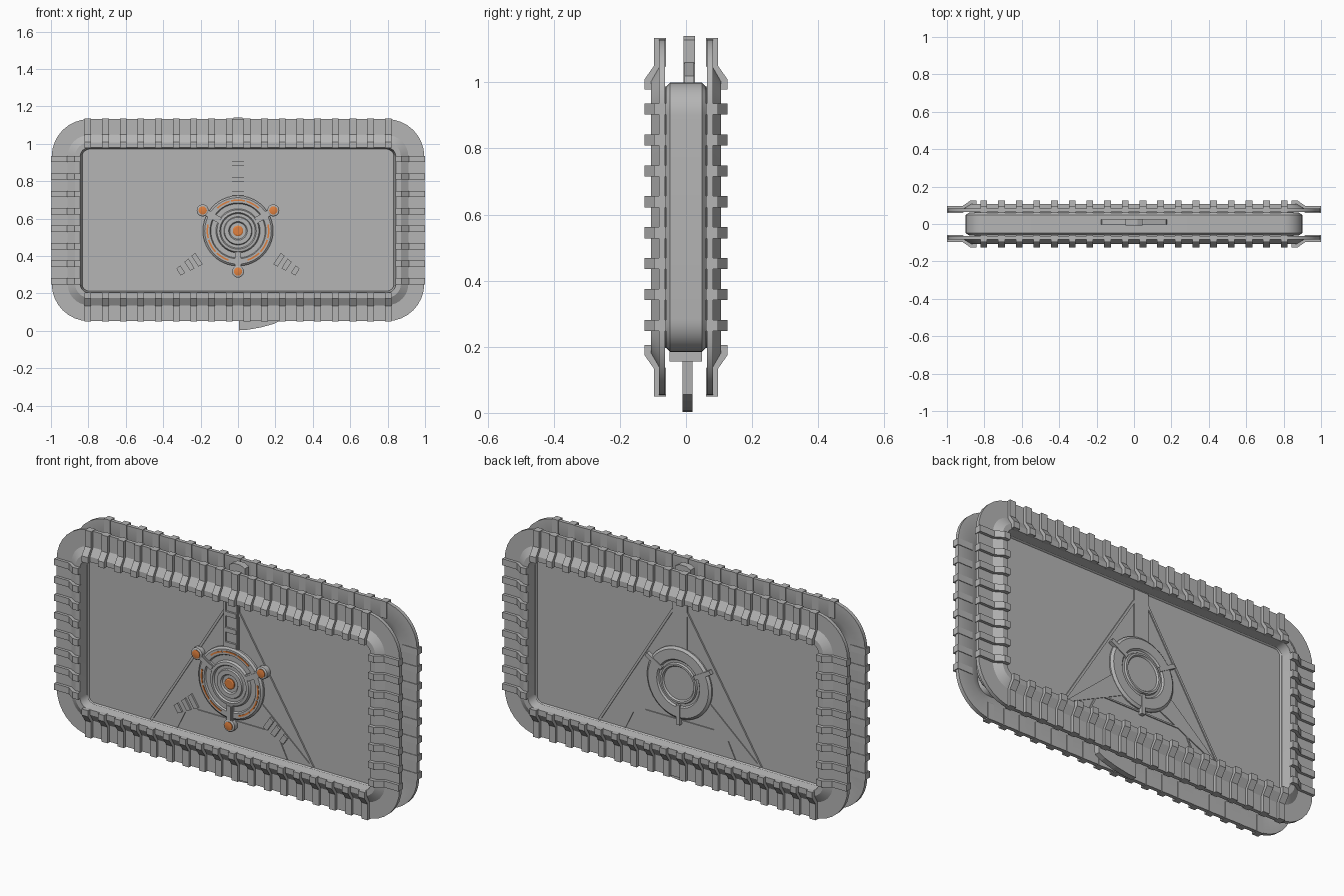
import bpy, bmesh, math

if "Cube" in bpy.data.objects:
    bpy.data.objects.remove(bpy.data.objects["Cube"])

CZ = 0.592            # height of the frame centre
HUB = 0.535           # height of the emblem centre
PANEL = 0.045         # depth of the recessed panel face


def material(name, rgb):
    m = bpy.data.materials.new(name)
    m.diffuse_color = (*rgb, 1)
    m.use_nodes = True
    m.node_tree.nodes["Principled BSDF"].inputs["Base Color"].default_value = m.diffuse_color
    return m


GREY = material("stone grey", (0.46, 0.46, 0.46))
ORANGE = material("glow orange", (0.75, 0.22, 0.05))


def finish(name, bm, mat=GREY, smooth=False):
    bmesh.ops.recalc_face_normals(bm, faces=bm.faces)
    me = bpy.data.meshes.new(name)
    bm.to_mesh(me)
    bm.free()
    me.materials.append(mat)
    ob = bpy.data.objects.new(name, me)
    bpy.context.collection.objects.link(ob)
    if smooth:
        bpy.ops.object.select_all(action='DESELECT')
        ob.select_set(True)
        bpy.context.view_layer.objects.active = ob
        bpy.ops.object.shade_smooth_by_angle(angle=math.radians(25))
    return ob


def rounded_rect(hx, hz, r, n=8):
    pts = []
    for k, (sx, sz) in enumerate(((1, 1), (-1, 1), (-1, -1), (1, -1))):
        for i in range(n + 1):
            a = math.pi / 2 * (k + i / n)
            pts.append((sx * (hx - r) + r * math.cos(a),
                        CZ + sz * (hz - r) + r * math.sin(a)))
    return pts


def loft(bm, rings, closed):
    vs = [[bm.verts.new(p) for p in ring] for ring in rings]
    n = len(vs[0])
    for i in range(len(vs) if closed else len(vs) - 1):
        a, b = vs[i], vs[(i + 1) % len(vs)]
        for j in range(n):
            bm.faces.new((a[j], a[(j + 1) % n], b[(j + 1) % n], b[j]))
    if not closed:
        bm.faces.new(vs[0])
        bm.faces.new(vs[-1])


def add_prism(bm, pts, y0, y1):
    loft(bm, [[(x, y, z) for x, z in pts] for y in (y0, y1)], False)


def prism(name, pts, y0, y1, mat=GREY):
    bm = bmesh.new()
    add_prism(bm, pts, y0, y1)
    return finish(name, bm, mat)


def strip(p, q, w, w2=None):
    w2 = w if w2 is None else w2
    dx, dz = q[0] - p[0], q[1] - p[1]
    d = math.hypot(dx, dz)
    nx, nz = -dz / d / 2, dx / d / 2
    return [(p[0] + nx * w, p[1] + nz * w), (q[0] + nx * w2, q[1] + nz * w2),
            (q[0] - nx * w2, q[1] - nz * w2), (p[0] - nx * w, p[1] - nz * w)]


def polar(r, deg):
    a = math.radians(deg)
    return (r * math.cos(a), HUB + r * math.sin(a))


def lathe(name, prof, side, mat=GREY, centre=(0, HUB), n=40):
    # profile runs as (radius, height above the panel)
    bm = bmesh.new()
    loft(bm, [[(centre[0] + r * math.cos(i * math.tau / n), side * (PANEL + h),
                centre[1] + r * math.sin(i * math.tau / n)) for i in range(n)]
              for r, h in prof], False)
    return finish(name, bm, mat, True)


# central slab with a recessed panel on both faces
half = [(.832, .38, .03, .045), (.836, .384, .034, .054), (.85, .392, .045, .062),
        (.885, .395, .08, .060), (.90, .408, .10, .048)]
levels = [(*h[:3], -h[3]) for h in half] + [h for h in reversed(half)]
bm = bmesh.new()
loft(bm, [[(x, y, z) for x, z in rounded_rect(hx, hz, r)] for hx, hz, r, y in levels], False)
finish("slab", bm, GREY, True)

# outer frames: flat flange, rising slope, raised lip
FLANGE = [(0, .063), (0, .082), (.085, .082), (.125, .106), (.152, .106),
          (.160, .058), (.146, .058), (.135, .085), (.085, .063)]
RIB = [(0, .060), (0, .097), (.085, .097), (.125, .125), (.157, .125),
       (.157, .098), (.140, .098), (.085, .060)]

for side, label in ((-1, "front"), (1, "back")):
    bm = bmesh.new()
    loft(bm, [[(x, side * y, z) for x, z in
               rounded_rect(.996 - d, .54 - d, max(.20 - d, .045))]
              for d, y in FLANGE], True)
    finish(label + "_frame", bm, GREY, True)

    # ribs clamped around the frame
    bm = bmesh.new()
    for s in (-1, 1):
        for i in range(18):
            x = -.803 + i * .0945
            loft(bm, [[(x + w, side * y, CZ + s * (.543 - d)) for d, y in RIB]
                      for w in (-.018, .018)], False)
        for i in range(8):
            z = CZ + (i - 3.5) * .0935
            loft(bm, [[(s * (1 - d), side * y, z + w) for d, y in RIB]
                      for w in (-.017, .017)], False)
    finish(label + "_ribs", bm)

    # triangular low relief behind the emblem
    def y(h):
        return side * (PANEL + h)

    prism(label + "_triangle_plate",
          [(-.04, .972), (.04, .972), (.04, .91), (.47, .215), (-.47, .215), (-.04, .91)],
          y(-.01), y(.003))
    bm = bmesh.new()
    for s in (-1, 1):
        for p, q, w in (((s * .04, .91), (s * .47, .215), .012),
                        ((0, .337), (s * .26, .337), .008),
                        ((s * .26, .337), (s * .32, .215), .008)):
            add_prism(bm, strip(p, q, w), y(0), y(.008))
    finish(label + "_triangle_edges", bm)

    # three arms, the lower two tapering to points
    bm = bmesh.new()
    add_prism(bm, strip((0, .70), (0, .972), .084), y(0), y(.008))
    for s in (-1, 1):
        add_prism(bm, [(s * .16, .485), (s * .11, .385), (s * .47, .215)], y(0), y(.008))
    if side < 0:
        for s in (-1, 1):
            add_prism(bm, strip((s * .036, .72), (s * .036, .972), .010), y(0), y(.016))
            for t, w in ((.22, .075), (.34, .062), (.48, .048)):
                a = (s * (.135 + .335 * t), .435 - .22 * t)
                b = (a[0] + s * .022, a[1] - .0145)
                add_prism(bm, strip(a, b, w, w * .9), y(0), y(.018))
        for z in (.735, .81, .895):
            add_prism(bm, strip((0, z - .012), (0, z + .012), .066), y(0), y(.018))
    finish(label + "_arms", bm)

    # round hub
    if side < 0:
        prof = [(.188, 0), (.188, .014), (.178, .022), (.150, .022), (.145, .014),
                (.118, .014), (.112, .026), (.098, .028), (.092, .02), (.076, .02),
                (.072, .028), (.050, .028), (.044, .02)]
    else:
        prof = [(.188, 0), (.188, .010), (.176, .020), (.125, .020), (.118, .012),
                (.106, .012), (.102, .022), (.092, .022), (.086, .014)]
    lathe(label + "_hub", prof, side)
    if side > 0:
        bm = bmesh.new()
        for a in (30, 150, 270):
            add_prism(bm, strip(polar(.11, a), polar(.215, a), .022), y(0), y(.024))
        finish("back_spokes", bm)

# glowing details on the front hub
lathe("core_light", [(.028, .018), (.028, .026), (.022, .029)], -1, ORANGE)
y0, y1 = -(PANEL + .012), -(PANEL + .025)
bm = bmesh.new()
for mid in (90, 210, 330):
    for k in range(3):
        a0 = mid - 42 + k * 29
        arc = [polar(.168, a0 + 26 * i / 5) for i in range(6)]
        arc += [polar(.160, a0 + 26 * i / 5) for i in range(5, -1, -1)]
        add_prism(bm, arc, y0, y1)
finish("light_arcs", bm, ORANGE)
for i, a in enumerate((30, 150, 270)):
    c = polar(.218, a)
    prism(f"spoke_bed_{i}", strip(polar(.112, a), polar(.20, a), .034), -PANEL, -(PANEL + .025))
    prism(f"spoke_light_{i}", strip(polar(.115, a), polar(.20, a), .020), y0, -(PANEL + .030))
    lathe(f"pin_socket_{i}", [(.032, 0), (.032, .028), (.026, .032)], -1, GREY, c, 20)
    lathe(f"pin_light_{i}", [(.022, .030), (.022, .035), (.016, .037)], -1, ORANGE, c, 20)

# crest on top of the slab, between the two frames
prism("top_crest", [(-.18, .99), (.18, .99), (.17, 1.02), (.05, 1.06), (-.05, 1.06),
                    (-.17, 1.02)], -.004, .024)
prism("top_tab", [(-.045, 1.0), (.045, 1.0), (.045, 1.128), (.02, 1.141),
                  (-.02, 1.141), (-.045, 1.128)], -.008, .027)

# swept fin under the slab and its mounting block
prism("bottom_fin", [(.005, .19), (.005, .003), (.05, .006), (.12, .018), (.19, .037),
                     (.225, .055), (.235, .19)], -.010, .020)
prism("fin_mount", [(-.05, .155), (.24, .155), (.24, .19), (-.05, .19)], -.050, .048)
